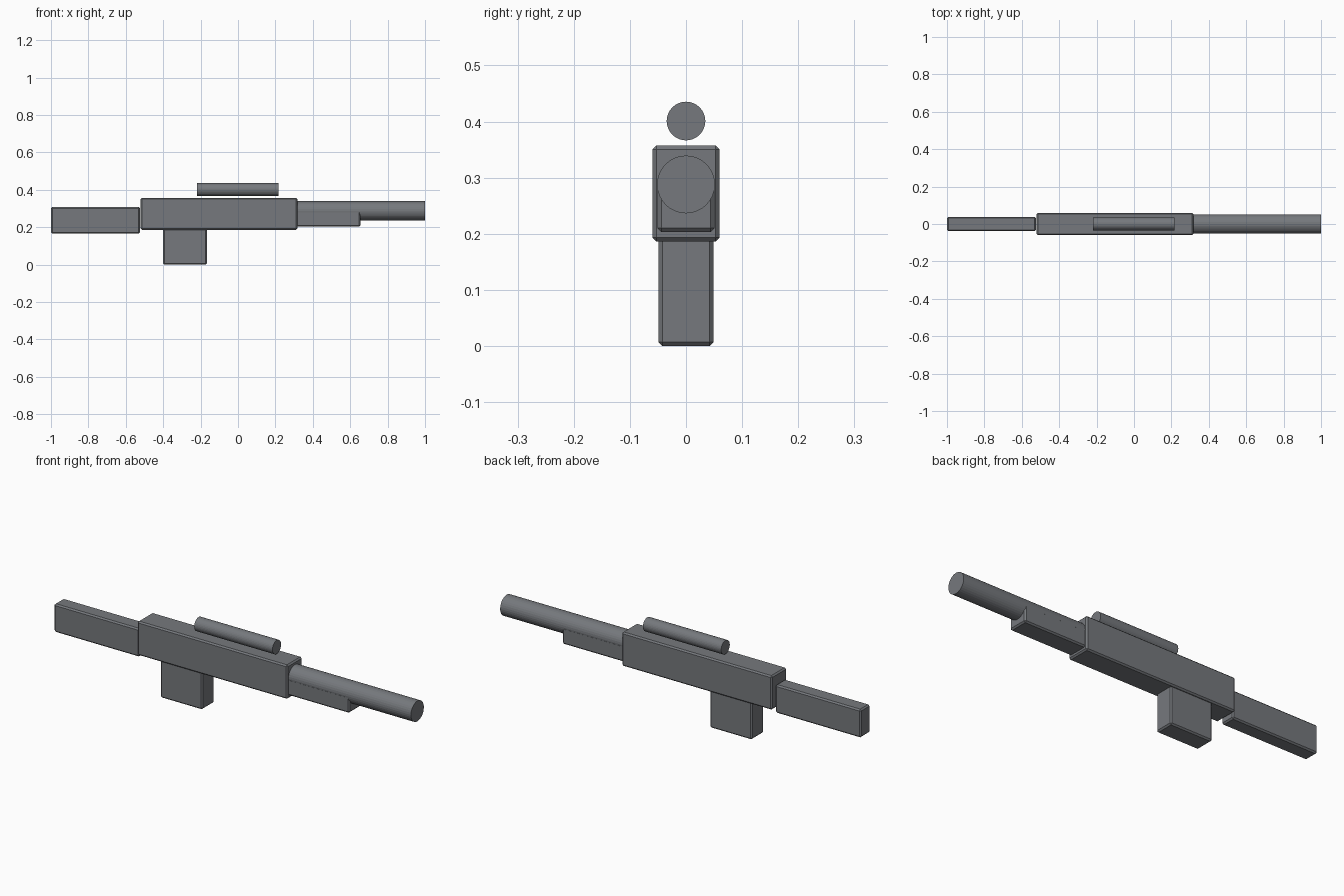
import bpy
import math

if "Cube" in bpy.data.objects:
    bpy.data.objects.remove(bpy.data.objects["Cube"])

grey = bpy.data.materials.new("gunmetal grey")
grey.diffuse_color = (0.18, 0.19, 0.205, 1)
grey.use_nodes = True
grey.node_tree.nodes["Principled BSDF"].inputs["Base Color"].default_value = grey.diffuse_color


def box(name, x, y_half, z, bevel=0.007):
    """Chamfered block from x and z ranges, centred on y."""
    bpy.ops.mesh.primitive_cube_add(
        size=1, location=((x[0] + x[1]) / 2, 0, (z[0] + z[1]) / 2))
    ob = bpy.context.object
    ob.name = name
    ob.scale = (x[1] - x[0], 2 * y_half, z[1] - z[0])
    bpy.ops.object.transform_apply(location=False, rotation=False, scale=True)
    mod = ob.modifiers.new("chamfer", 'BEVEL')
    mod.width = bevel
    mod.segments = 1
    ob.data.materials.append(grey)


def tube(name, x, z, radius):
    """Flat-faced cylinder lying along x."""
    bpy.ops.mesh.primitive_cylinder_add(
        vertices=32, radius=radius, depth=x[1] - x[0],
        location=((x[0] + x[1]) / 2, 0, z), rotation=(0, math.pi / 2, 0))
    ob = bpy.context.object
    ob.name = name
    ob.data.materials.append(grey)


# Main blocks
box("receiver", (-0.52, 0.317), 0.06, (0.186, 0.357))
box("stock", (-1.0, -0.524), 0.038, (0.166, 0.308))
box("magazine", (-0.4, -0.166), 0.049, (0.0, 0.2))
box("handguard", (0.29, 0.655), 0.051, (0.203, 0.287))

# Barrel and floating sight
tube("barrel", (0.29, 1.0), 0.288, 0.0515)
tube("scope", (-0.22, 0.216), 0.401, 0.0345)
